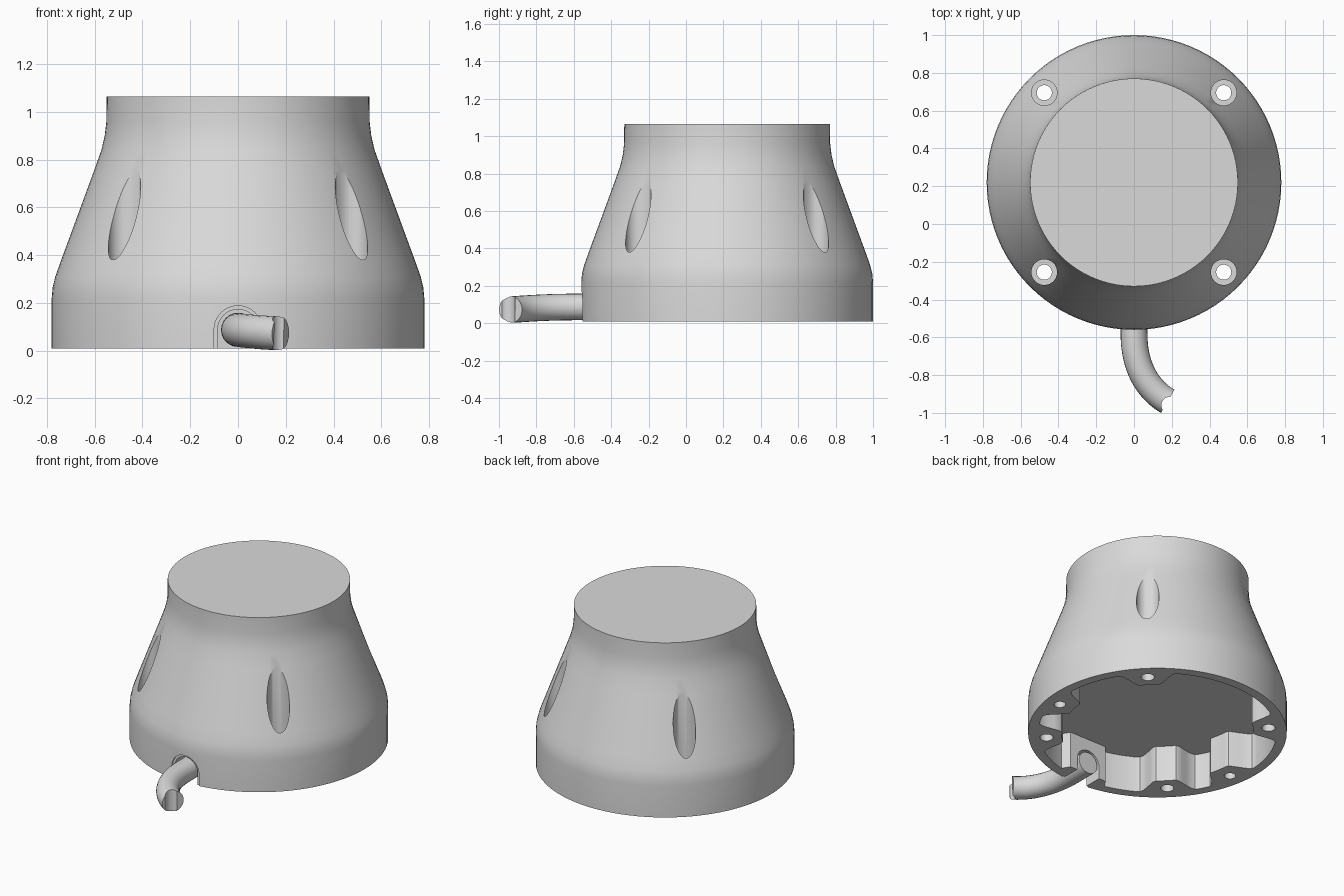
import bpy, bmesh
from math import sin, cos, pi, radians, degrees
from mathutils import Vector, Matrix

default = bpy.data.objects.get("Cube")
if default:
    bpy.data.objects.remove(default, do_unlink=True)

CY = 0.22  # body axis position along y

grey = bpy.data.materials.new("light_grey")
grey.use_nodes = True
grey.diffuse_color = (0.7, 0.7, 0.7, 1)
grey.node_tree.nodes["Principled BSDF"].inputs["Base Color"].default_value = (0.7, 0.7, 0.7, 1)


def mesh_object(name, bm):
    bmesh.ops.recalc_face_normals(bm, faces=bm.faces)
    me = bpy.data.meshes.new(name)
    bm.to_mesh(me)
    bm.free()
    me.materials.append(grey)
    ob = bpy.data.objects.new(name, me)
    bpy.context.collection.objects.link(ob)
    return ob


def stack_rings(name, rings):
    """Skin a list of equal-length point rings and cap both ends."""
    bm = bmesh.new()
    loops = [[bm.verts.new(p) for p in ring] for ring in rings]
    n = len(loops[0])
    for a, b in zip(loops, loops[1:]):
        for i in range(n):
            j = (i + 1) % n
            bm.faces.new((a[i], a[j], b[j], b[i]))
    bm.faces.new(loops[0][::-1])
    bm.faces.new(loops[-1])
    return mesh_object(name, bm)


def circle(r, z, x=0, y=CY, n=96):
    return [(x + r * cos(2 * pi * i / n), y + r * sin(2 * pi * i / n), z) for i in range(n)]


def post(name, r, x, y, z0, z1):
    return stack_rings(name, [circle(r, z, x, y, 40) for z in (z0, z1)])


def activate(ob):
    bpy.ops.object.select_all(action='DESELECT')
    ob.select_set(True)
    bpy.context.view_layer.objects.active = ob


def cut(ob, cutter):
    mod = ob.modifiers.new("cut", 'BOOLEAN')
    mod.operation, mod.solver, mod.object = 'DIFFERENCE', 'EXACT', cutter
    activate(ob)
    bpy.ops.object.modifier_apply(modifier=mod.name)
    bpy.data.objects.remove(cutter, do_unlink=True)


def smooth(ob, angle=30):
    activate(ob)
    bpy.ops.object.shade_smooth_by_angle(angle=radians(angle))


# Tapered round body
profile = [(.78, .01), (.78, .22), (.776, .265), (.765, .31), (.74, .38), (.604, .75),
           (.572, .84), (.558, .9), (.551, .96), (.55, 1.065)]
body = stack_rings("housing", [circle(r, z) for r, z in profile])

# Underside cavity, with screw bosses and a flat pad behind the cable
boss_angles = [45, 135, 225, 315, 190, 350]


def cavity_radius(t):
    gap = min(abs((degrees(t) - a + 180) % 360 - 180) for a in boss_angles)
    k = min(max((14 - gap) / 8, 0), 1)
    r = 0.72 - 0.14 * k * k * (3 - 2 * k)
    if sin(t) < 0 and abs(r * cos(t)) < 0.16:
        r = min(r, -0.65 / sin(t))
    return r


angles = [2 * pi * i / 240 for i in range(240)]
cavity = stack_rings("cavity_cutter", [
    [(cavity_radius(t) * cos(t), CY + cavity_radius(t) * sin(t), z) for t in angles]
    for z in (-.1, .25)])
cut(body, cavity)

# Four counterbored through holes
for sx in (-1, 1):
    for sy in (-1, 1):
        x, y = sx * .475, CY + sy * .475
        cut(body, post("counterbore_cutter", .068, x, y, .13, 1.2))
        cut(body, post("hole_cutter", .04, x, y, -.1, .3))

# Two blind screw holes in the side bosses
for a in (190, 350):
    t = radians(a)
    cut(body, post("pilot_cutter", .035, .68 * cos(t), CY + .68 * sin(t), -.1, .2))


# Cable notch through the front wall, open at the bottom, with a stepped lip
def notch(r, y0, y1):
    arch = [(r * cos(pi * i / 24), .088 + r * sin(pi * i / 24)) for i in range(25)]
    arch += [(-r, -.1), (r, -.1)]
    return stack_rings("notch_cutter", [[(x, y, z) for x, z in arch] for y in (y0, y1)])


cut(body, notch(.085, -.75, -.35))
cut(body, notch(.1, -.75, -.545))
smooth(body)

# Bent cable
curve = bpy.data.curves.new("cable", 'CURVE')
curve.dimensions = '3D'
curve.bevel_depth = .071
curve.bevel_resolution = 10
curve.resolution_u = 20
curve.use_fill_caps = True
spline = curve.splines.new('BEZIER')
spline.bezier_points.add(2)
path = [((0, -.43, .088), (0, .05, 0)), ((0, -.58, .087), (0, .19, 0)),
        ((.178, -.938, .073), (-.095, .055, .002))]
for pt, (co, back) in zip(spline.bezier_points, path):
    pt.handle_left_type = pt.handle_right_type = 'FREE'
    pt.co = co
    pt.handle_left = Vector(co) + Vector(back)
    pt.handle_right = Vector(co) - Vector(back)
cable = bpy.data.objects.new("cable", curve)
bpy.context.collection.objects.link(cable)
activate(cable)
bpy.ops.object.convert(target='MESH')
cable = bpy.context.view_layer.objects.active
cable.data.materials.clear()
cable.data.materials.append(grey)
bm = bmesh.new()
bm.from_mesh(cable.data)
bmesh.ops.remove_doubles(bm, verts=bm.verts, dist=.0001)
bmesh.ops.recalc_face_normals(bm, faces=bm.faces)
bm.to_mesh(cable.data)
bm.free()

# Concave cut at the cable's free end
cut(cable, post("cable_end_cutter", .045, .19, -.96, -.1, .3))
smooth(cable, 40)
